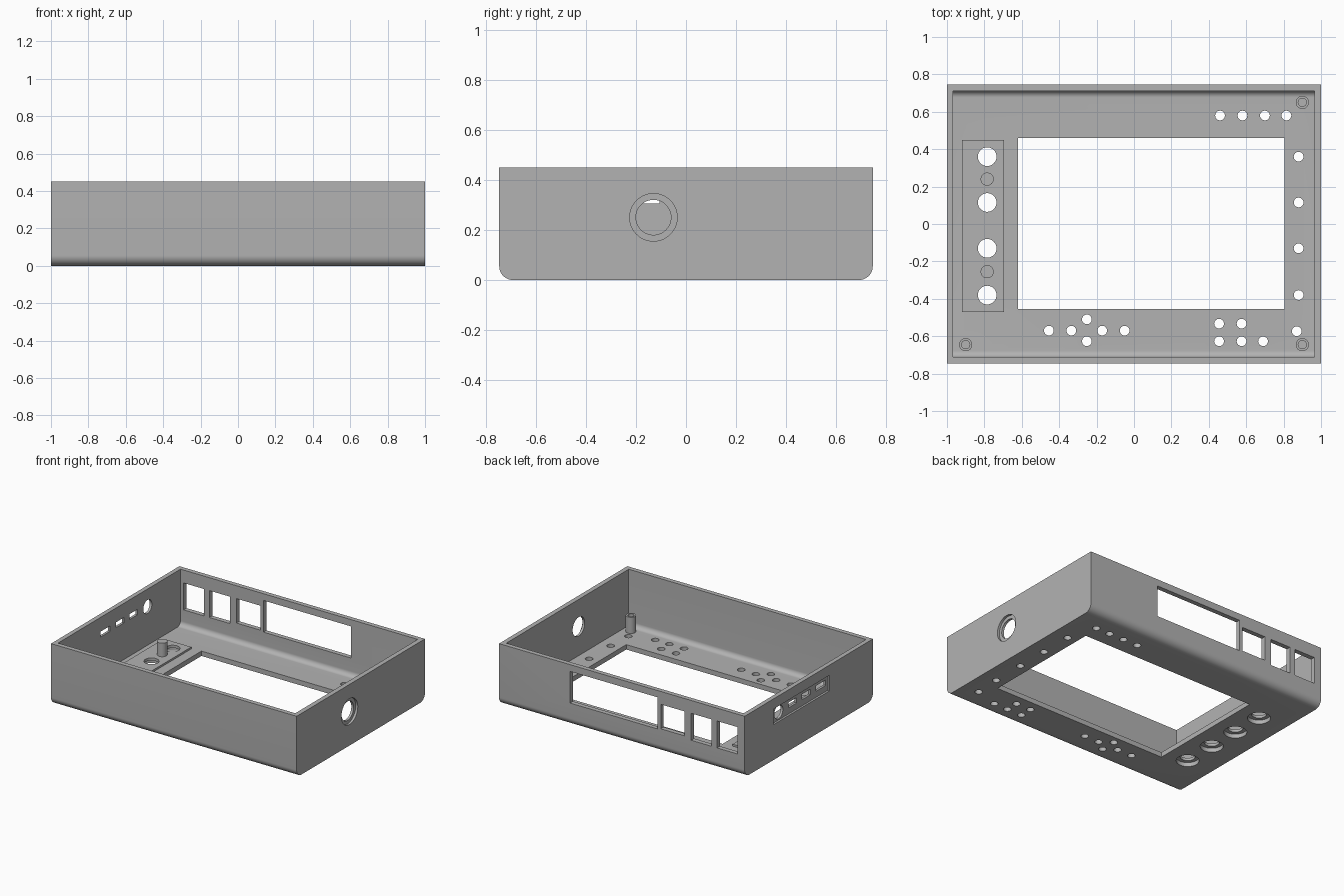
import bpy, bmesh, math
from mathutils import Matrix, Vector

cube = bpy.data.objects.get("Cube")
if cube:
    bpy.data.objects.remove(cube, do_unlink=True)

grey = bpy.data.materials.new("plain_grey")
grey.use_nodes = True
grey.diffuse_color = (0.45, 0.45, 0.45, 1)
bsdf = next(n for n in grey.node_tree.nodes if n.type == 'BSDF_PRINCIPLED')
bsdf.inputs["Base Color"].default_value = grey.diffuse_color

FLOOR, TOP, PAD = 0.036, 0.45, 0.05
HALF_Y = 0.746


def finish(bm, name, helper=False):
    bmesh.ops.recalc_face_normals(bm, faces=bm.faces)
    mesh = bpy.data.meshes.new(name)
    bm.to_mesh(mesh)
    bm.free()
    mesh.materials.append(grey)
    ob = bpy.data.objects.new(name, mesh)
    bpy.context.collection.objects.link(ob)
    ob.hide_render = helper
    return ob


def add_box(bm, lo, hi):
    lo, hi = Vector(lo), Vector(hi)
    m = Matrix.Translation((lo + hi) / 2) @ Matrix.Diagonal((*(hi - lo), 1))
    bmesh.ops.create_cube(bm, size=1, matrix=m)


def add_cylinder(bm, centre, radius, depth, axis='Z', sides=32):
    m = Matrix.Translation(centre)
    if axis == 'X':
        m = m @ Matrix.Rotation(math.pi / 2, 4, 'Y')
    bmesh.ops.create_cone(bm, cap_ends=True, segments=sides, radius1=radius,
                          radius2=radius, depth=depth, matrix=m)


def trough(name, x0, x1, half_y, z0, z1, radius, helper=False):
    """Block along x whose two long lower edges are rounded."""
    bm = bmesh.new()
    pts = [(half_y, z1), (-half_y, z1)]
    for side, start in ((-1, math.pi), (1, 1.5 * math.pi)):
        for i in range(13):
            a = start + i * math.pi / 24
            pts.append((side * (half_y - radius) + radius * math.cos(a),
                        z0 + radius + radius * math.sin(a)))
    face = bm.faces.new([bm.verts.new((x0, y, z)) for y, z in pts])
    out = bmesh.ops.extrude_face_region(bm, geom=[face])
    moved = [v for v in out["geom"] if isinstance(v, bmesh.types.BMVert)]
    bmesh.ops.translate(bm, verts=moved, vec=(x1 - x0, 0, 0))
    return finish(bm, name, helper)


def cut(ob, cutters):
    for c in cutters:
        mod = ob.modifiers.new(c.name, 'BOOLEAN')
        mod.operation, mod.solver, mod.object = 'DIFFERENCE', 'EXACT', c
    bpy.context.view_layer.update()
    deps = bpy.context.evaluated_depsgraph_get()
    mesh = bpy.data.meshes.new_from_object(ob.evaluated_get(deps))
    ob.modifiers.clear()
    ob.data = mesh


def smooth(ob):
    bpy.ops.object.select_all(action='DESELECT')
    ob.select_set(True)
    bpy.context.view_layer.objects.active = ob
    bpy.ops.object.shade_smooth_by_angle(angle=math.radians(30))


# Case body and its cavity
case = trough("case_shell", -1, 1, HALF_Y, 0, TOP, 0.055)
cavity = trough("cavity_cutter", -0.967, 0.965, 0.712, FLOOR, TOP + 0.2, 0.035, True)

# Screen opening, button holes and control shaft holes in the floor
knob_x, knob_ys = -0.785, (0.36, 0.115, -0.13, -0.38)
bm = bmesh.new()
add_box(bm, (-0.62, -0.455, -0.1), (0.805, 0.46, 0.1))
buttons = [(x, 0.58) for x in (0.46, 0.58, 0.7, 0.815)]
buttons += [(0.88, y) for y in knob_ys] + [(0.87, -0.573)]
buttons += [(x, -0.57) for x in (-0.455, -0.335, -0.17, -0.05)]
buttons += [(-0.252, y) for y in (-0.51, -0.627)]
buttons += [(x, y) for x in (0.455, 0.575) for y in (-0.533, -0.627)] + [(0.69, -0.627)]
for x, y in buttons:
    add_cylinder(bm, (x, y, 0), 0.026, 0.2, sides=24)
for y in knob_ys:
    add_cylinder(bm, (knob_x, y, 0), 0.05, 0.2)
floor_holes = finish(bm, "floor_hole_cutter", True)

# Windows in the back wall
bm = bmesh.new()
for x0, x1, z0, z1 in ((-0.942, -0.775, 0.157, 0.355), (-0.731, -0.564, 0.157, 0.355),
                       (-0.512, -0.317, 0.175, 0.355), (-0.292, 0.422, 0.167, 0.4)):
    add_box(bm, (x0, 0.68, z0), (x1, 0.8, z1))
# Small ports in the -x wall and the round port in the +x wall
for y0, y1 in ((-0.217, -0.106), (-0.04, 0.055), (0.12, 0.213)):
    add_box(bm, (-1.1, y0, 0.305), (-0.9, y1, 0.345))
add_cylinder(bm, (-1, 0.33, 0.32), 0.05, 0.2, 'X')
add_cylinder(bm, (1, -0.13, 0.25), 0.07, 0.2, 'X', 48)
ports = finish(bm, "port_cutter", True)

# Shallow outer recesses around ports and control shafts
bm = bmesh.new()
add_box(bm, (-1.1, -0.243, 0.26), (-0.985, 0.408, 0.375))
add_cylinder(bm, (1.033, -0.13, 0.25), 0.095, 0.1, 'X', 48)
for y in knob_ys:
    add_cylinder(bm, (knob_x, y, -0.02), 0.077, 0.1)
recesses = finish(bm, "recess_cutter", True)

cut(case, (cavity, floor_holes, ports, recesses))
smooth(case)

# Raised pad behind the controls
bm = bmesh.new()
add_box(bm, (-0.92, -0.47, FLOOR - 0.003), (-0.695, 0.45, PAD))
pad = finish(bm, "control_pad", False)
cut(pad, (floor_holes,))
smooth(pad)

# Solid pillars between the control holes
for i, y in enumerate((0.24, -0.255)):
    bm = bmesh.new()
    z0, z1 = PAD - 0.005, 0.15
    add_cylinder(bm, (knob_x, y, (z0 + z1) / 2), 0.035, z1 - z0)
    smooth(finish(bm, f"control_pillar_{i + 1}"))

# Hollow screw posts in three corners
for i, (x, y) in enumerate(((0.9, 0.65), (0.9, -0.645), (-0.9, -0.645))):
    bm = bmesh.new()
    z0, z1 = FLOOR - 0.005, 0.155
    add_cylinder(bm, (x, y, (z0 + z1) / 2), 0.035, z1 - z0)
    top = max(bm.faces, key=lambda f: f.calc_center_median().z)
    bmesh.ops.inset_region(bm, faces=[top], thickness=0.013)
    out = bmesh.ops.extrude_face_region(bm, geom=[top])
    moved = [v for v in out["geom"] if isinstance(v, bmesh.types.BMVert)]
    bmesh.ops.translate(bm, verts=moved, vec=(0, 0, -0.09))
    if top.is_valid:
        bmesh.ops.delete(bm, geom=[top], context='FACES_ONLY')
    smooth(finish(bm, f"screw_post_{i + 1}"))

for helper in (cavity, floor_holes, ports, recesses):
    bpy.data.objects.remove(helper, do_unlink=True)
